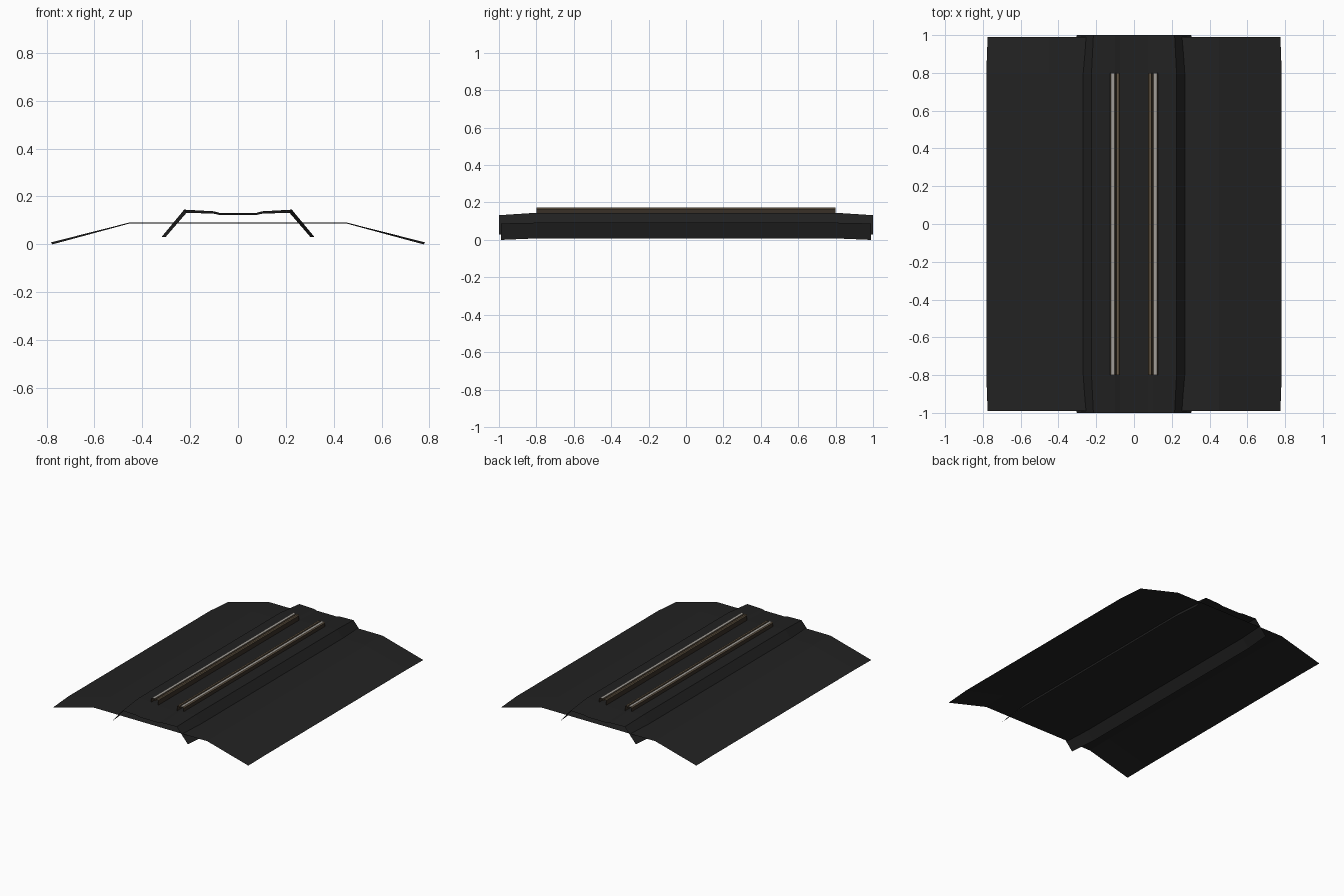
import bpy

if "Cube" in bpy.data.objects:
    bpy.data.objects.remove(bpy.data.objects["Cube"])


def material(name, rgb):
    m = bpy.data.materials.new(name)
    m.diffuse_color = (*rgb, 1)
    m.use_nodes = True
    m.node_tree.nodes["Principled BSDF"].inputs["Base Color"].default_value = m.diffuse_color
    return m


earth = material("dark earth", (0.016, 0.016, 0.016))
stone = material("dark ballast", (0.015, 0.015, 0.015))
steel = material("worn steel", (0.36, 0.34, 0.31))
rust = material("rusty brown", (0.13, 0.095, 0.058))
shade = material("dark rust", (0.04, 0.03, 0.02))


def loft(name, sections, mats, rule=None):
    """Open sheet through cross-sections given as (y, [(x, z), ...])."""
    n = len(sections[0][1])
    verts = [(x, y, z) for y, pts in sections for x, z in pts]
    faces, strip = [], []
    for s in range(len(sections) - 1):
        for i in range(n - 1):
            a = s * n + i
            faces.append((a, a + 1, a + n + 1, a + n))
            strip.append(i)
    me = bpy.data.meshes.new(name)
    me.from_pydata(verts, [], faces)
    for m in mats:
        me.materials.append(m)
    if rule:
        for p, i in zip(me.polygons, strip):
            p.material_index = rule[i]
    ob = bpy.data.objects.new(name, me)
    bpy.context.collection.objects.link(ob)
    return ob


def both(half):
    """Mirror a right-hand half profile into a full one, left to right."""
    return [(-x, z) for x, z in half] + [(x, z) for x, z in reversed(half)]


def bed(name, mid, end, length, mat):
    m, e = both(mid), both(end)
    loft(name, [(-length, e), (-0.8, m), (0.8, m), (length, e)], [mat])


# embankment sheet, dipping slightly at both ends
bed("embankment", [(0.782, 0.008), (0.45, 0.092)],
    [(0.775, 0.0), (0.45, 0.088)], 0.99, earth)

# ballast bed with a shallow trough between the rails
bed("ballast_bed",
    [(0.32, 0.03), (0.225, 0.145), (0.10, 0.138), (0.075, 0.131)],
    [(0.303, 0.03), (0.215, 0.132), (0.10, 0.128), (0.075, 0.122)], 1.0, stone)

# rails: steel running head, dark groove, brown inner guard lip
profile = [(0.128, 0.136), (0.128, 0.165), (0.122, 0.172), (0.102, 0.172),
           (0.099, 0.158), (0.094, 0.158), (0.092, 0.171), (0.080, 0.171),
           (0.075, 0.165), (0.075, 0.130)]
rule = [2, 1, 0, 1, 2, 1, 1, 1, 2]
for side, name in ((1, "right_rail"), (-1, "left_rail")):
    pts = [(side * x, z) for x, z in profile]
    idx = rule
    if side == 1:
        pts, idx = pts[::-1], rule[::-1]
    loft(name, [(-0.8, pts), (0.8, pts)], [steel, rust, shade], idx)
